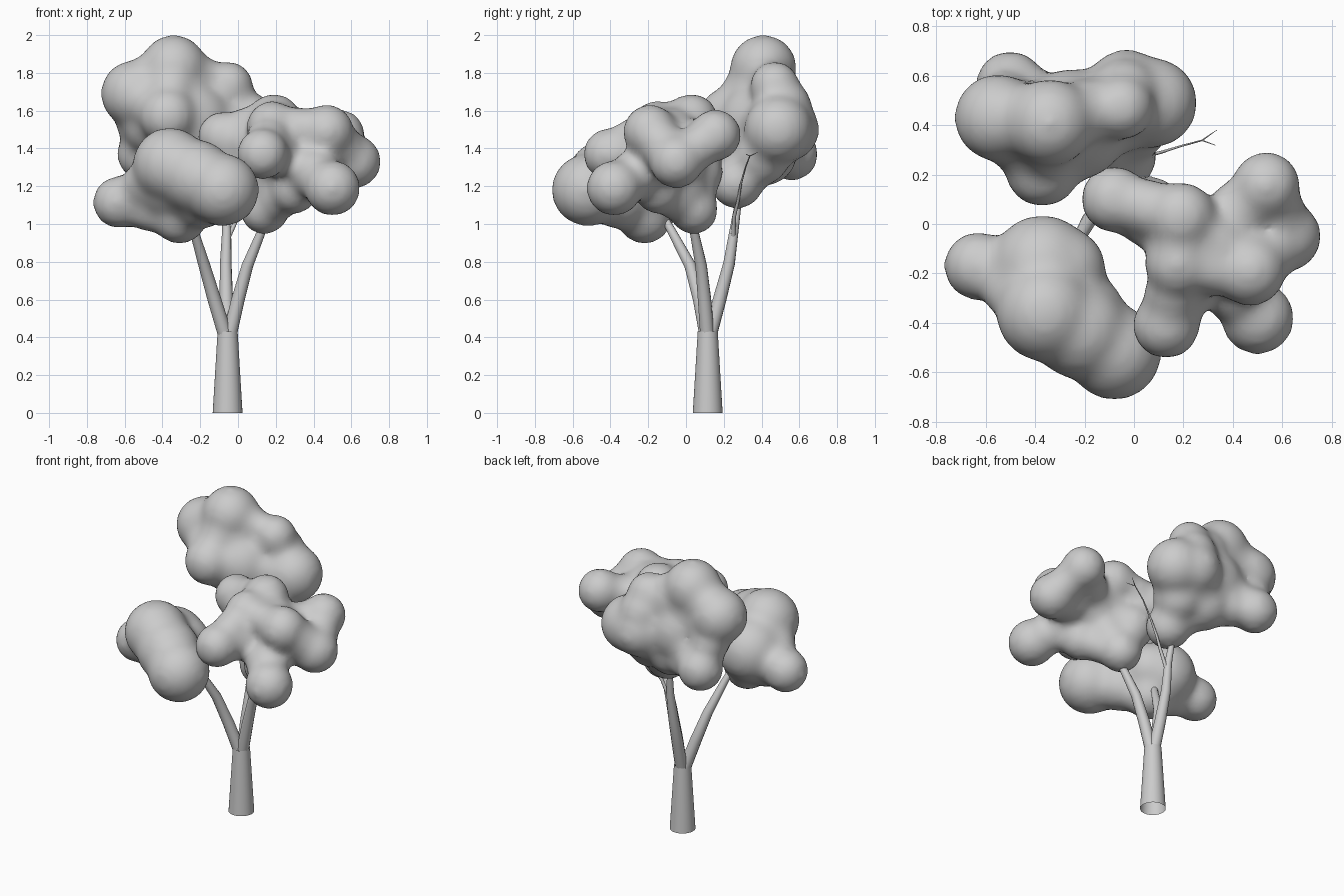
import bpy, bmesh
from itertools import combinations
from mathutils import Vector, Matrix


def foliage(name, core, lumps, reach=0.40):
    """Blend spheres (x, y, z, r) around a core into one soft leaf mass."""
    bm = bmesh.new()

    def ball(p, r):
        bmesh.ops.create_icosphere(bm, subdivisions=4, radius=r + 0.009,
                                   matrix=Matrix.Translation(p))
    hub = Vector(core[:3])
    ball(hub, core[3])
    # each lump, plus a neck leading back to the core
    for x, y, z, r in lumps:
        p = Vector((x, y, z))
        ball(p, r)
        ball(p.lerp(hub, 0.4), r * 0.9)
        ball(p.lerp(hub, 0.7), r * 0.9)
    # webs between neighbouring lumps
    for a, b in combinations(lumps, 2):
        pa, pb = Vector(a[:3]), Vector(b[:3])
        if (pa - pb).length < reach:
            ball((pa + pb) / 2, min(a[3], b[3]) * 0.84)
    me = bpy.data.meshes.new(name)
    bm.to_mesh(me)
    bm.free()
    ob = bpy.data.objects.new(name, me)
    bpy.context.collection.objects.link(ob)
    rm = ob.modifiers.new("blend", 'REMESH')
    rm.mode = 'VOXEL'
    rm.voxel_size = 0.022
    rm.use_smooth_shade = True
    sm = ob.modifiers.new("soften", 'SMOOTH')
    sm.factor = 0.5
    sm.iterations = 24
    return ob


def limb(name, pts):
    """Tapered tube through points (x, y, z, r)."""
    cu = bpy.data.curves.new(name, 'CURVE')
    cu.dimensions = '3D'
    cu.bevel_depth = 1.0
    cu.bevel_resolution = 4
    sp = cu.splines.new('POLY')
    sp.points.add(len(pts) - 1)
    for p, (x, y, z, r) in zip(sp.points, pts):
        p.co = (x, y, z, 1)
        p.radius = r
    ob = bpy.data.objects.new(name, cu)
    bpy.context.collection.objects.link(ob)
    return ob


# Trunk: tapered, open at the bottom
bpy.ops.mesh.primitive_cone_add(vertices=32, radius1=0.079, radius2=0.053, depth=0.43,
                                end_fill_type='NOTHING', location=(-0.055, 0.115, 0.215))
trunk = bpy.context.object
trunk.name = "trunk"
bpy.ops.object.shade_smooth_by_angle()

# Three main branches
limb("left_branch", [(-0.070, 0.107, 0.42, 0.038), (-0.125, 0.073, 0.60, 0.036), (-0.178, 0.022, 0.78, 0.031),
                     (-0.235, -0.08, 0.97, 0.023), (-0.3, -0.18, 1.15, 0.012)])
limb("right_branch", [(-0.042, 0.112, 0.42, 0.038), (0.0, 0.098, 0.60, 0.036), (0.05, 0.08, 0.78, 0.031),
                      (0.12, 0.045, 0.95, 0.024), (0.2, 0.0, 1.15, 0.012)])
limb("back_branch", [(-0.055, 0.128, 0.42, 0.038), (-0.062, 0.178, 0.60, 0.036), (-0.065, 0.228, 0.79, 0.031),
                     (-0.06, 0.255, 0.97, 0.024), (-0.08, 0.29, 1.2, 0.014)])

# Bare twig with a forked end
limb("twig", [(-0.05, 0.25, 0.93, 0.012), (0.0, 0.255, 1.04, 0.010), (0.05, 0.275, 1.12, 0.008),
              (0.11, 0.29, 1.21, 0.006), (0.19, 0.315, 1.30, 0.004), (0.275, 0.338, 1.36, 0.003)])
for i, tip in enumerate([(0.335, 0.38, 1.38), (0.33, 0.318, 1.37)]):
    limb("twig_fork_%d" % i, [(0.275, 0.338, 1.36, 0.003), (*tip, 0.001)])

# Back crown
foliage("back_foliage", (-0.25, 0.40, 1.53, 0.22), [
    (-0.34, 0.41, 1.825, 0.17), (-0.55, 0.43, 1.69, 0.17), (-0.05, 0.47, 1.73, 0.125),
    (0.075, 0.49, 1.50, 0.175), (-0.03, 0.54, 1.50, 0.16), (-0.50, 0.56, 1.37, 0.135),
    (-0.37, 0.22, 1.57, 0.145), (-0.05, 0.27, 1.22, 0.135), (-0.2, 0.42, 1.37, 0.16),
    (-0.02, 0.40, 1.35, 0.14), (-0.45, 0.42, 1.52, 0.15), (-0.04, 0.52, 1.62, 0.14)])

# Right crown
foliage("right_foliage", (0.27, -0.09, 1.38, 0.18), [
    (0.535, 0.155, 1.47, 0.132), (0.615, -0.05, 1.33, 0.137), (0.47, -0.19, 1.49, 0.137),
    (0.50, -0.38, 1.19, 0.142), (0.13, -0.41, 1.37, 0.13), (-0.08, 0.10, 1.46, 0.13),
    (0.19, 0.03, 1.55, 0.135), (0.18, -0.16, 1.515, 0.13), (0.14, 0.04, 1.075, 0.125),
    (0.06, 0.06, 1.27, 0.13), (0.30, -0.15, 1.18, 0.12), (0.33, -0.08, 1.49, 0.12)], reach=0.30)

# Left front crown
foliage("left_foliage", (-0.36, -0.25, 1.22, 0.19), [
    (-0.63, -0.17, 1.115, 0.133), (-0.37, -0.17, 1.19, 0.2), (-0.36, -0.36, 1.315, 0.19),
    (-0.08, -0.52, 1.18, 0.185), (-0.31, -0.22, 1.04, 0.14), (-0.22, -0.43, 1.25, 0.19),
    (-0.19, -0.36, 1.12, 0.14), (-0.28, -0.18, 1.2, 0.16)])
